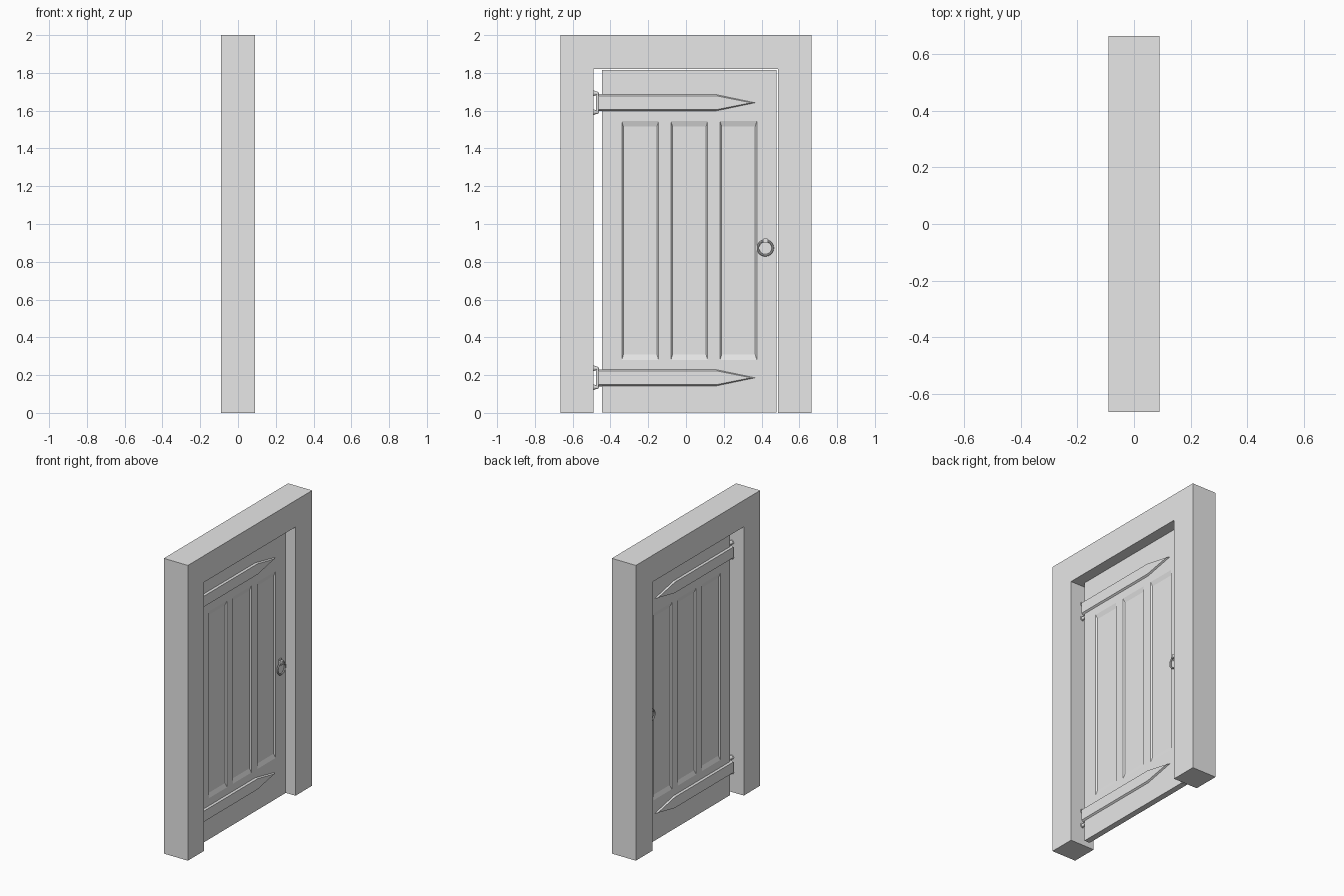
import bpy, bmesh, math
from mathutils import Matrix, Vector

if "Cube" in bpy.data.objects:
    bpy.data.objects.remove(bpy.data.objects["Cube"])

grey = bpy.data.materials.new("plain grey")
grey.diffuse_color = (0.8, 0.8, 0.8, 1)
grey.use_nodes = True
grey.node_tree.nodes["Principled BSDF"].inputs["Base Color"].default_value = grey.diffuse_color


def finish(bm, name, smooth=False):
    bmesh.ops.remove_doubles(bm, verts=bm.verts, dist=1e-5)
    bmesh.ops.recalc_face_normals(bm, faces=bm.faces)
    me = bpy.data.meshes.new(name)
    bm.to_mesh(me)
    bm.free()
    ob = bpy.data.objects.new(name, me)
    bpy.context.collection.objects.link(ob)
    me.materials.append(grey)
    if smooth:
        bpy.ops.object.select_all(action='DESELECT')
        ob.select_set(True)
        bpy.context.view_layer.objects.active = ob
        bpy.ops.object.shade_smooth_by_angle(angle=math.radians(40))
    return ob


def face(bm, pts):
    return bm.faces.new([bm.verts.new(p) for p in pts])


def box(bm, lo, hi):
    lo, hi = Vector(lo), Vector(hi)
    m = Matrix.Translation((lo + hi) / 2) @ Matrix.Diagonal((*(hi - lo), 1))
    bmesh.ops.create_cube(bm, size=1, matrix=m)


def rod(bm, a, b, r1, r2, n=12):
    a, b = Vector(a), Vector(b)
    d = b - a
    m = Matrix.Translation((a + b) / 2) @ d.to_track_quat('Z', 'Y').to_matrix().to_4x4()
    bmesh.ops.create_cone(bm, cap_ends=True, segments=n, radius1=r1, radius2=r2,
                          depth=d.length, matrix=m)


# door frame: upside-down U outline, extruded through its depth
bm = bmesh.new()
outline = [(-.665, 0), (-.49, 0), (-.49, 1.82), (.487, 1.82), (.487, 0),
           (.665, 0), (.665, 2), (-.665, 2)]
f = face(bm, [(-.09, y, z) for y, z in outline])
ext = bmesh.ops.extrude_face_region(bm, geom=[f])
bmesh.ops.translate(bm, vec=(.18, 0, 0),
                    verts=[v for v in ext["geom"] if isinstance(v, bmesh.types.BMVert)])
finish(bm, "door_frame")

# door leaf with three sunken panels on both sides
T, DEPTH = .02, .009
ys = [-.445, -.34, -.145, -.08, .115, .18, .375, .478]
zs = [.002, .28, 1.545, 1.816]
bm = bmesh.new()
for s in (-T, T):
    for i in range(7):
        for j in range(3):
            y0, y1, z0, z1 = ys[i], ys[i + 1], zs[j], zs[j + 1]
            rim = [(s, y0, z0), (s, y1, z0), (s, y1, z1), (s, y0, z1)]
            if j == 1 and i in (1, 3, 5):
                x = s * (1 - DEPTH / T)
                a, b = .009, .03
                low = [(x, y0 + a, z0 + b), (x, y1 - a, z0 + b),
                       (x, y1 - a, z1 - b), (x, y0 + a, z1 - b)]
                face(bm, low)
                for k in range(4):
                    n = (k + 1) % 4
                    face(bm, [rim[k], rim[n], low[n], low[k]])
            else:
                face(bm, rim)
for z in (zs[0], zs[-1]):
    for a, b in zip(ys, ys[1:]):
        face(bm, [(-T, a, z), (T, a, z), (T, b, z), (-T, b, z)])
for y in (ys[0], ys[-1]):
    for a, b in zip(zs, zs[1:]):
        face(bm, [(-T, y, a), (T, y, a), (T, y, b), (-T, y, b)])
finish(bm, "door_leaf")


def strap(name, zc):
    """Pointed bevelled strap on both faces, wrapped round the door edge."""
    bm = bmesh.new()
    base = [(-.462, -.045), (.155, -.045), (.37, 0), (.155, .045), (-.462, .045)]
    top = [(-.462, -.036), (.165, -.036), (.345, 0), (.165, .036), (-.462, .036)]
    for s in (-1, 1):
        lo = [(s * (T - .002), y, zc + z) for y, z in base]
        hi = [(s * (T + .011), y, zc + z) for y, z in top]
        face(bm, lo)
        face(bm, hi)
        for k in range(5):
            n = (k + 1) % 5
            face(bm, [lo[k], lo[n], hi[n], hi[k]])
    box(bm, (-T, -.462, zc - .043), (T, -.444, zc + .043))
    finish(bm, name)


def hinge(name, zc):
    """Upright pin held by two flared lugs on the jamb."""
    bm = bmesh.new()
    rod(bm, (0, -.468, zc - .052), (0, -.468, zc + .052), .008, .008)
    for s in (-1, 1):
        z = zc + s * .05
        rod(bm, (0, -.491, z), (0, -.485, z), .016, .014)
        rod(bm, (0, -.485, z), (0, -.462, z), .012, .007)
    finish(bm, name, True)


for label, zc in (("lower", .186), ("upper", 1.642)):
    strap(label + "_strap", zc)
    hinge(label + "_hinge", zc)

# ring handles with their holders, one on each side
for label, s in (("right", 1), ("left", -1)):
    bm = bmesh.new()
    N, M, R, r = 32, 8, .039, .006

    def ring_point(i, j):
        a, b = math.tau * i / N, math.tau * j / M
        q = R + r * math.cos(b)
        return (s * .031 + r * math.sin(b), .42 + q * math.cos(a), .873 + q * math.sin(a))
    for i in range(N):
        for j in range(M):
            face(bm, [ring_point(i, j), ring_point(i + 1, j),
                      ring_point(i + 1, j + 1), ring_point(i, j + 1)])
    finish(bm, label + "_ring_handle", True)

    bm = bmesh.new()
    x0, x1 = sorted((s * .018, s * .026))
    box(bm, (x0, .406, .89), (x1, .434, .936))
    x0, x1 = sorted((s * .024, s * .042))
    box(bm, (x0, .409, .9), (x1, .431, .924))
    finish(bm, label + "_ring_holder")
